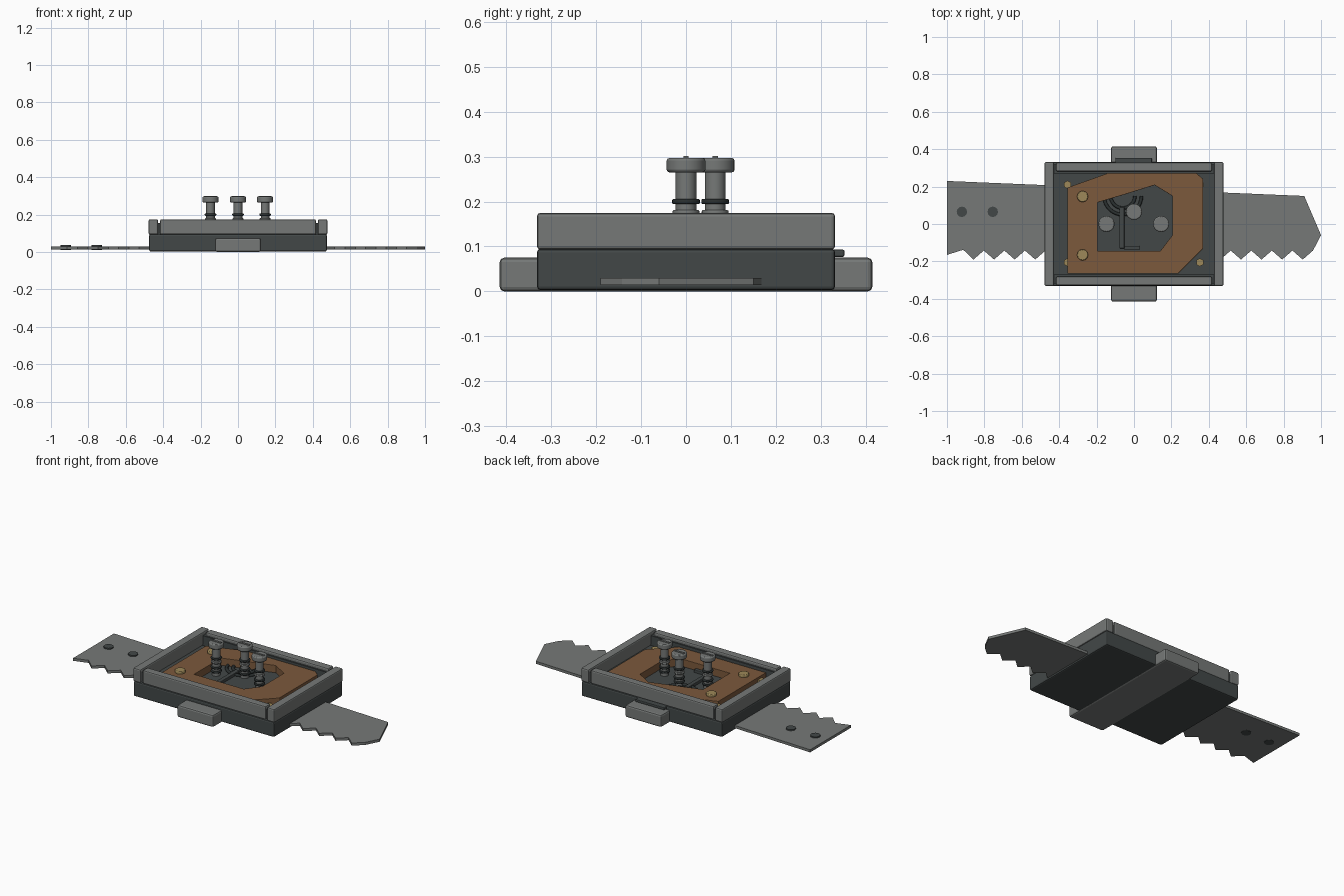
import bpy, bmesh, math

cube = bpy.data.objects.get("Cube")
if cube:
    bpy.data.objects.remove(cube, do_unlink=True)


def material(name, r, g, b):
    m = bpy.data.materials.new(name)
    m.diffuse_color = (r, g, b, 1)
    m.use_nodes = True
    m.node_tree.nodes["Principled BSDF"].inputs["Base Color"].default_value = (r, g, b, 1)
    return m


STEEL = material("steel grey", 0.18, 0.19, 0.185)
DARK = material("dark iron", 0.055, 0.064, 0.064)
BLACK = material("blackened rubber", 0.024, 0.03, 0.03)
WOOD = material("brown leather", 0.2, 0.1, 0.045)
BRASS = material("brass", 0.34, 0.25, 0.1)


def finish(bm, name, mat, bevel=0, segments=2):
    bmesh.ops.recalc_face_normals(bm, faces=bm.faces)
    mesh = bpy.data.meshes.new(name)
    bm.to_mesh(mesh)
    bm.free()
    mesh.materials.append(mat)
    ob = bpy.data.objects.new(name, mesh)
    bpy.context.collection.objects.link(ob)
    if bevel:
        mod = ob.modifiers.new("edge bevel", "BEVEL")
        mod.width, mod.segments, mod.limit_method = bevel, segments, "ANGLE"
    return ob


def box(name, mat, x, y, z, bevel=0):
    """Box from (low, high) ranges."""
    bm = bmesh.new()
    bmesh.ops.create_cube(bm, size=1)
    for v in bm.verts:
        for i, (low, high) in enumerate((x, y, z)):
            v.co[i] = low if v.co[i] < 0 else high
    return finish(bm, name, mat, bevel)


def smooth(ob):
    bpy.ops.object.select_all(action="DESELECT")
    ob.select_set(True)
    bpy.context.view_layer.objects.active = ob
    bpy.ops.object.shade_smooth_by_angle(angle=math.radians(35))


def disc(name, mat, x, y, z, radius, sides=24, bevel=0):
    """Upright cylinder over the z range."""
    bm = bmesh.new()
    bmesh.ops.create_cone(bm, cap_ends=True, segments=sides, radius1=radius,
                          radius2=radius, depth=z[1] - z[0])
    bmesh.ops.translate(bm, verts=bm.verts, vec=(x, y, sum(z) / 2))
    ob = finish(bm, name, mat, bevel)
    if sides > 8:
        smooth(ob)
    return ob


def extrude_up(bm, faces, height):
    new = bmesh.ops.extrude_face_region(bm, geom=faces)["geom"]
    verts = [g for g in new if isinstance(g, bmesh.types.BMVert)]
    bmesh.ops.translate(bm, verts=verts, vec=(0, 0, height))


# Body, cross bar with end lugs, and rear catch
box("body", DARK, (-0.475, 0.475), (-0.332, 0.332), (0.003, 0.095), 0.008)
box("cross_bar", STEEL, (-0.122, 0.122), (-0.415, 0.415), (0, 0.075), 0.01)
box("rear_catch", DARK, (-0.1, 0.095), (0.3, 0.353), (0.077, 0.093), 0.004)

# Rim rails
for side, label in ((-1, "right"), (1, "left")):
    box(label + "_rail", STEEL, sorted((side * 0.427, side * 0.478)),
        (-0.332, 0.332), (0.093, 0.175), 0.008)
for side, label in ((-1, "front"), (1, "back")):
    box(label + "_rail", STEEL, (-0.416, 0.416),
        sorted((side * 0.28, side * 0.328)), (0.093, 0.175), 0.008)
    box(label + "_rail_liner", DARK, (-0.43, 0.43),
        sorted((side * 0.27, side * 0.318)), (0.09, 0.155))

# Saw blade: straight spine, angled tip, even teeth
outline = [(-1, -0.165), (-0.913, -0.138)]
for k in range(17):
    tip = -0.858 + 0.11 * k
    outline += [(tip, -0.19), (tip + 0.055, -0.142)]
outline += [(1, -0.06), (0.91, 0.15), (-1, 0.23)]
bm = bmesh.new()
blade = bm.faces.new([bm.verts.new((x, y, 0.014)) for x, y in outline])
extrude_up(bm, [blade], 0.016)
finish(bm, "saw_blade", STEEL)
for x in (-0.92, -0.755):
    disc("blade_rivet", DARK, x, 0.065, (0.012, 0.037), 0.028, 12)

# Padded frame with a cut-out window
outer = [(-0.355, -0.265), (0.235, -0.265), (0.37, -0.13), (0.37, 0.24),
         (0.33, 0.275), (-0.13, 0.275), (-0.355, 0.195)]
inner = [(-0.195, -0.145), (0.14, -0.145), (0.205, -0.06), (0.205, 0.15),
         (0.11, 0.208), (-0.05, 0.158), (-0.195, 0.115)]
bm = bmesh.new()
a = [bm.verts.new((x, y, 0.094)) for x, y in outer]
b = [bm.verts.new((x, y, 0.094)) for x, y in inner]
n = len(a)
ring = [bm.faces.new((a[i], a[(i + 1) % n], b[(i + 1) % n], b[i])) for i in range(n)]
extrude_up(bm, ring, 0.046)
finish(bm, "padded_frame", WOOD, 0.014)

# Brass fasteners
for y in (-0.165, 0.147):
    disc("frame_stud", BRASS, -0.275, y, (0.13, 0.155), 0.03, 12, 0.004)
for x in (-0.355, 0.352):
    for y in (-0.205, 0.21):
        disc("corner_screw", BRASS, x, y, (0.09, 0.125), 0.022, 6)

# Plunger posts with rings and slotted heads
for x, y in ((-0.147, 0), (0, 0.065), (0.145, 0)):
    disc("post_shaft", STEEL, x, y, (0.09, 0.27), 0.023)
    disc("post_collar", STEEL, x, y, (0.17, 0.181), 0.03, bevel=0.003)
    for z in (0.12, 0.145, 0.2):
        disc("post_ring", BLACK, x, y, (z - 0.006, z + 0.006), 0.031, bevel=0.004)
    disc("post_head", STEEL, x, y, (0.265, 0.297), 0.043, bevel=0.006)
    box("head_bar", STEEL, (x - 0.035, x + 0.035), (y - 0.006, y + 0.006), (0.29, 0.301))


# Mechanism on the floor of the window
def rod(name, mat, points, radius):
    curve = bpy.data.curves.new(name, "CURVE")
    curve.dimensions = "3D"
    curve.bevel_depth, curve.bevel_resolution, curve.use_fill_caps = radius, 2, True
    spline = curve.splines.new("POLY")
    spline.points.add(len(points) - 1)
    for p, (x, y) in zip(spline.points, points):
        p.co = (x, y, 0.1, 1)
    curve.materials.append(mat)
    ob = bpy.data.objects.new(name, curve)
    bpy.context.collection.objects.link(ob)


for radius in (0.065, 0.1):
    arc = [math.pi * (1 + k / 16) for k in range(17)]
    rod("spring_arc", BLACK, [(-0.06 + radius * math.cos(t), 0.15 + radius * math.sin(t))
                              for t in arc], 0.009)
box("lever_arm", DARK, (-0.078, -0.052), (-0.13, 0.09), (0.09, 0.112), 0.003)
box("lever_foot", DARK, (-0.052, 0.03), (-0.14, -0.118), (0.09, 0.112), 0.003)
